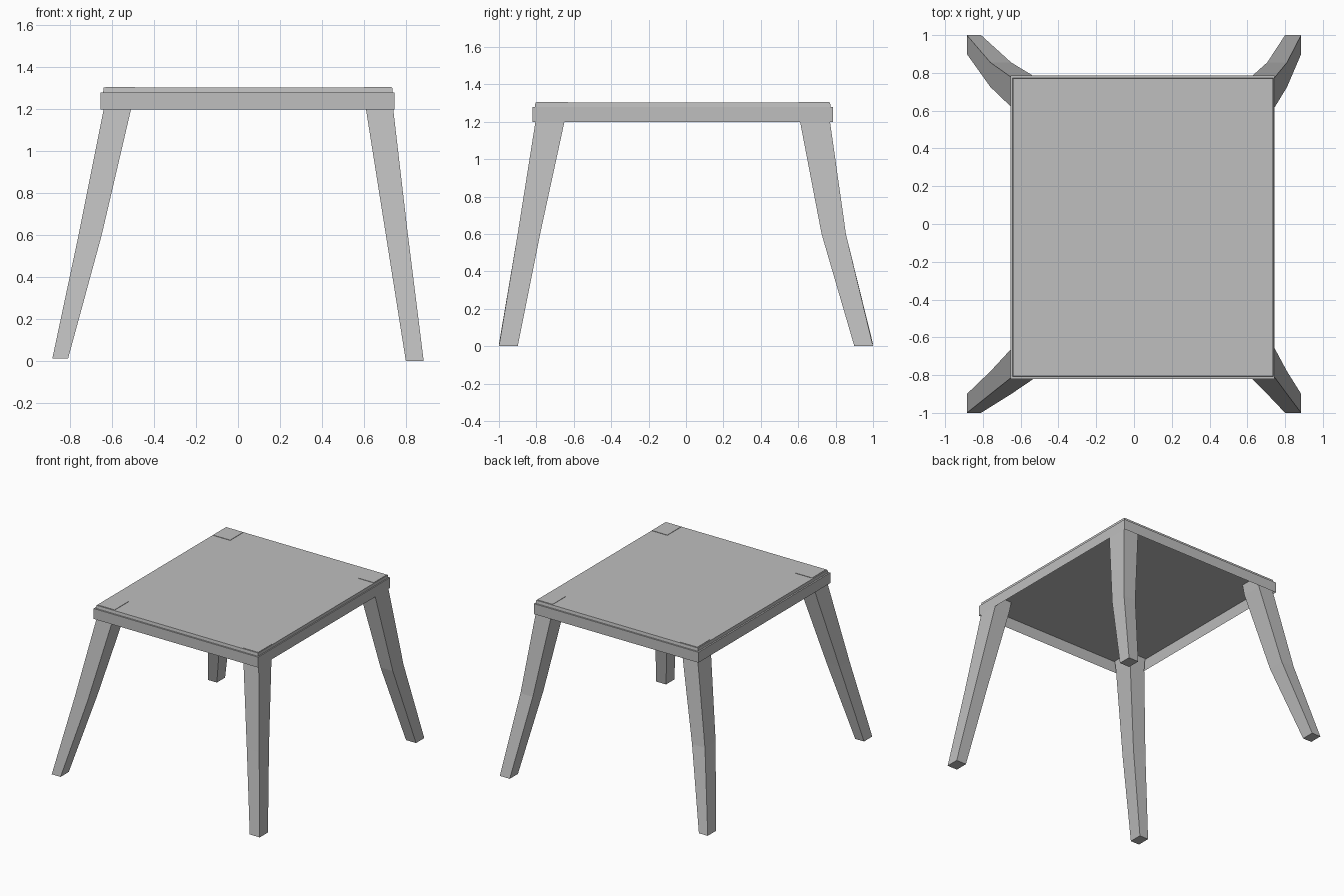
import bpy
import bmesh

if "Cube" in bpy.data.objects:
    bpy.data.objects.remove(bpy.data.objects["Cube"], do_unlink=True)

GREY = (0.52, 0.52, 0.52, 1.0)
grey = bpy.data.materials.new("plain grey")
grey.use_nodes = True
grey.diffuse_color = GREY
grey.node_tree.nodes["Principled BSDF"].inputs["Base Color"].default_value = GREY


def loft(bm, sections):
    """Join rectangles (x0, x1, y0, y1, z), listed bottom to top, into a closed solid."""
    rings = [[bm.verts.new(p) for p in ((x0, y0, z), (x1, y0, z), (x1, y1, z), (x0, y1, z))]
             for x0, x1, y0, y1, z in sections]
    for low, high in zip(rings, rings[1:]):
        for i in range(4):
            j = (i + 1) % 4
            bm.faces.new((low[i], low[j], high[j], high[i]))
    bottom = bm.faces.new(rings[0][::-1])
    bm.faces.new(rings[-1])
    return bottom


def finish(name, bm):
    bmesh.ops.recalc_face_normals(bm, faces=bm.faces[:])
    mesh = bpy.data.meshes.new(name)
    bm.to_mesh(mesh)
    bm.free()
    mesh.materials.append(grey)
    obj = bpy.data.objects.new(name, mesh)
    bpy.context.collection.objects.link(obj)


# Table top with a slightly flared apron, hollow from below
RIM, DEPTH = 0.045, 0.08
bm = bmesh.new()
bottom = loft(bm, [(-0.655, 0.745, -0.82, 0.785, 1.2),
                   (-0.64, 0.735, -0.805, 0.77, 1.303)])
bmesh.ops.inset_region(bm, faces=[bottom], thickness=RIM, use_even_offset=True)
hollow = bmesh.ops.extrude_discrete_faces(bm, faces=[bottom])["faces"][0]
bmesh.ops.translate(bm, verts=hollow.verts[:], vec=(0, 0, DEPTH))
finish("table_top", bm)

# Leg outlines: (outer, inner) distances at the foot, knee, apron and top
LEFT = [(0.885, 0.80), (0.81, 0.705), (0.74, 0.61), (0.732, 0.60)]
RIGHT = [(0.885, 0.81), (0.76, 0.65), (0.64, 0.51), (0.632, 0.49)]
FRONT = [(1.0, 0.90), (0.90, 0.78), (0.805, 0.65), (0.80, 0.63)]
BACK = [(1.0, 0.90), (0.855, 0.725), (0.77, 0.61), (0.765, 0.605)]

# Four splayed, tapering legs
for end, sy, depths in (("front", -1, FRONT), ("back", 1, BACK)):
    for side, sx, widths, foot in (("left", 1, LEFT, 0.0), ("right", -1, RIGHT, 0.012)):
        bm = bmesh.new()
        sections = []
        for (xo, xi), (yo, yi), z in zip(widths, depths, (foot, 0.6, 1.2, 1.306)):
            xs = sorted((sx * xo, sx * xi))
            ys = sorted((sy * yo, sy * yi))
            sections.append((*xs, *ys, z))
        loft(bm, sections)
        finish(f"{end}_{side}_leg", bm)
